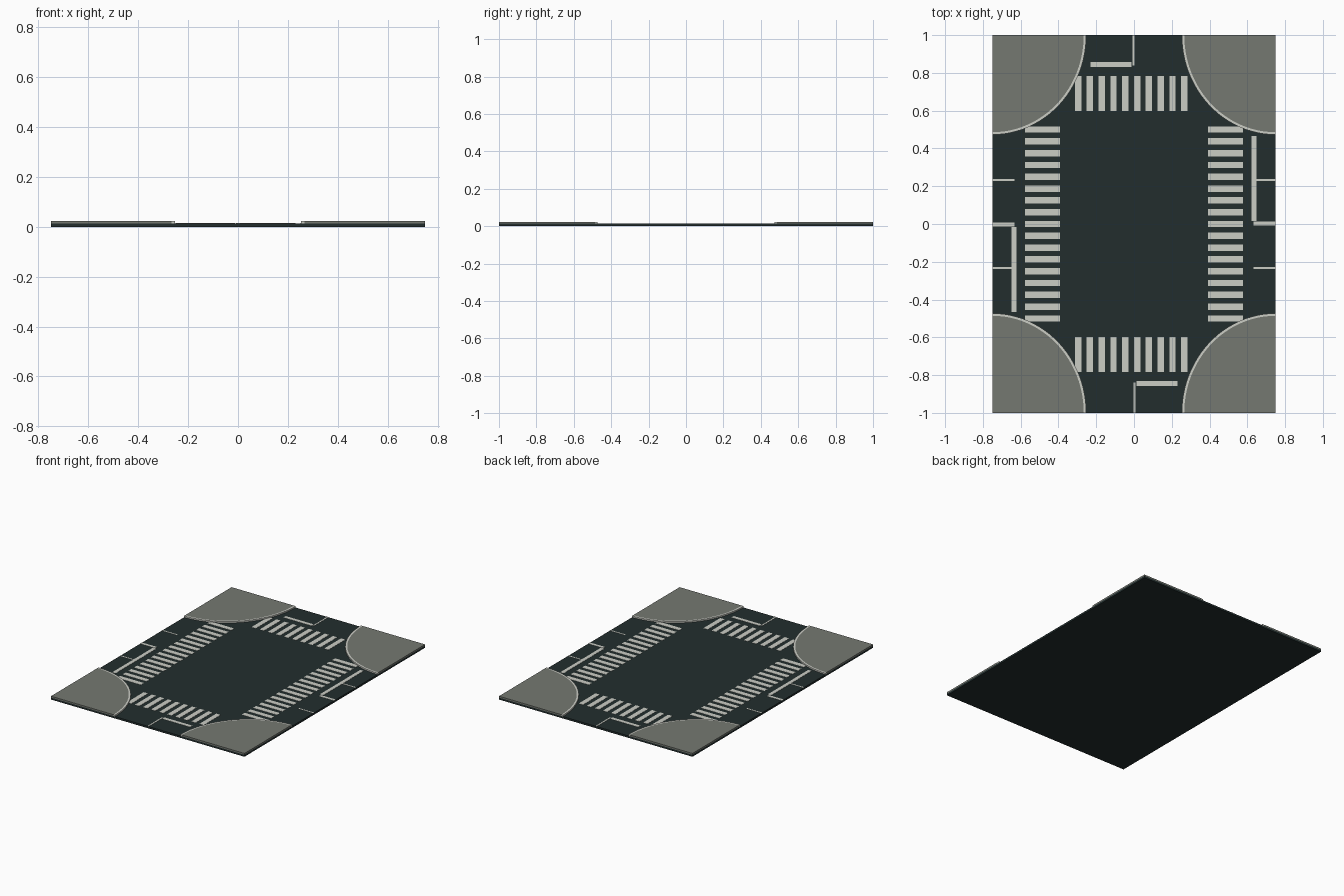
import bpy, bmesh, math

if "Cube" in bpy.data.objects:
    bpy.data.objects.remove(bpy.data.objects["Cube"])

ROAD_Z, MARK_Z, WALK_Z = 0.0135, 0.0148, 0.0235
HX, HY = 0.75, 1.0          # half size of the tile
RX, RY = 0.497, 0.527       # corner radii
CURB = 0.013
SEG = 24


def material(name, rgb):
    m = bpy.data.materials.new(name)
    m.diffuse_color = (*rgb, 1)
    m.use_nodes = True
    m.node_tree.nodes["Principled BSDF"].inputs["Base Color"].default_value = m.diffuse_color
    return m


asphalt = material("dark asphalt", (0.016, 0.027, 0.027))
paving = material("grey paving", (0.178, 0.190, 0.167))
paint = material("pale paint", (0.60, 0.61, 0.56))


def make(name, bm, mat):
    bmesh.ops.recalc_face_normals(bm, faces=bm.faces)
    me = bpy.data.meshes.new(name)
    bm.to_mesh(me)
    bm.free()
    me.materials.append(mat)
    ob = bpy.data.objects.new(name, me)
    bpy.context.collection.objects.link(ob)
    return ob


def prism(bm, outline, z0, z1):
    """Closed solid from a flat outline."""
    lo = [bm.verts.new((x, y, z0)) for x, y in outline]
    hi = [bm.verts.new((x, y, z1)) for x, y in outline]
    n = len(outline)
    bm.faces.new(lo[::-1])
    bm.faces.new(hi)
    for i in range(n):
        j = (i + 1) % n
        bm.faces.new((lo[i], lo[j], hi[j], hi[i]))


def rect(bm, x0, x1, y0, y1, z0=ROAD_Z, z1=MARK_Z):
    prism(bm, [(x0, y0), (x1, y0), (x1, y1), (x0, y1)], z0, z1)


def arc(sx, sy, inset):
    pts = []
    for i in range(SEG + 1):
        a = math.pi / 2 * i / SEG
        pts.append((sx * (HX - (RX - inset) * math.cos(a)),
                    sy * (HY - (RY - inset) * math.sin(a))))
    return pts


# Road slab
bm = bmesh.new()
rect(bm, -HX, HX, -HY, HY, 0, ROAD_Z)
make("road", bm, asphalt)

# Rounded corner pavements with kerbs
for sx, xn in ((-1, "left"), (1, "right")):
    for sy, yn in ((-1, "front"), (1, "back")):
        inner, outer = arc(sx, sy, CURB), arc(sx, sy, 0)
        bm = bmesh.new()
        prism(bm, inner + [(sx * HX, sy * HY)], ROAD_Z, WALK_Z)
        make(f"pavement_{yn}_{xn}", bm, paving)
        bm = bmesh.new()
        for i in range(SEG):
            prism(bm, [outer[i], outer[i + 1], inner[i + 1], inner[i]], ROAD_Z, WALK_Z)
        # weld the pieces and drop the inner walls between them
        bmesh.ops.remove_doubles(bm, verts=bm.verts, dist=1e-5)
        walls = {}
        for f in bm.faces:
            walls.setdefault(frozenset(f.verts), []).append(f)
        dup = [f for fs in walls.values() if len(fs) > 1 for f in fs]
        dup += [f for f in bm.faces if f not in dup and any(len(e.link_faces) > 3 for e in f.edges)
                and sum(len(e.link_faces) > 2 for e in f.edges) == 4 and abs(f.normal.z) < 0.5]
        bmesh.ops.delete(bm, geom=list(set(dup)), context='FACES_ONLY')
        make(f"kerb_{yn}_{xn}", bm, paint)

# Zebra crossings
PITCH, HALF = 0.0625, 0.0168
for s, n in ((-1, "front"), (1, "back")):
    bm = bmesh.new()
    for i in range(10):
        c = -0.296 + PITCH * i
        rect(bm, c - HALF, c + HALF, *sorted((s * 0.597, s * 0.784)))
    make(f"crossing_{n}", bm, paint)
for s, n in ((-1, "left"), (1, "right")):
    bm = bmesh.new()
    for i in range(17):
        c = -0.5 + PITCH * i
        rect(bm, *sorted((s * 0.391, s * 0.576)), c - HALF, c + HALF)
    make(f"crossing_{n}", bm, paint)

# Stop lines and lane lines, repeated with a half turn
LINES = {
    "stop_line_short": (-0.23, -0.012, 0.832, 0.857),
    "centre_line_short": (-0.008, 0.002, 0.84, HY),
    "stop_line_long": (0.622, 0.648, 0.016, 0.466),
    "centre_line_long": (0.633, HX, -0.008, 0.012),
    "lane_line_near": (0.648, HX, 0.228, 0.238),
    "lane_line_far": (0.633, HX, -0.237, -0.227),
}
for name, (x0, x1, y0, y1) in LINES.items():
    for s, side in ((1, "a"), (-1, "b")):
        bm = bmesh.new()
        rect(bm, *sorted((s * x0, s * x1)), *sorted((s * y0, s * y1)))
        make(f"{name}_{side}", bm, paint)
